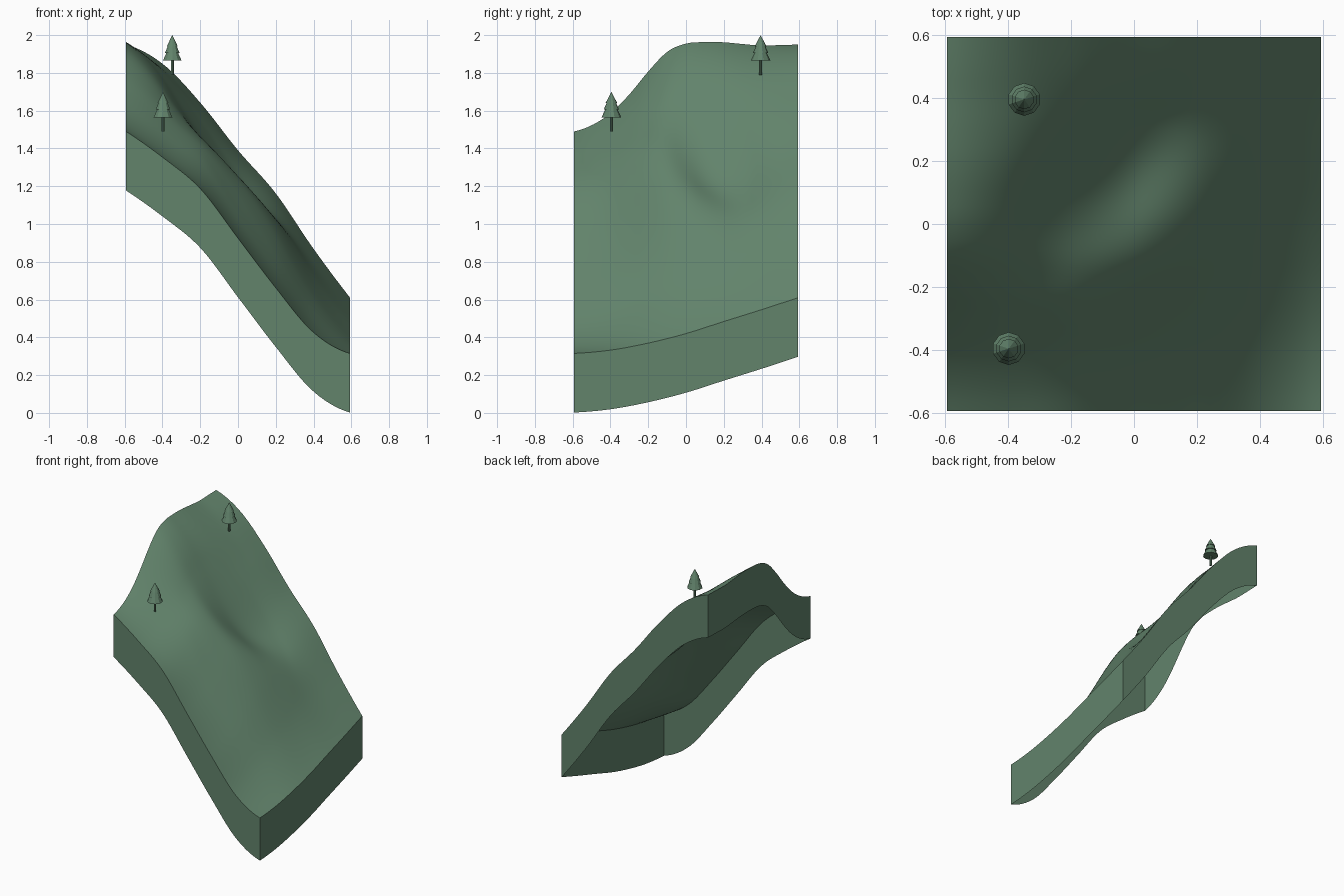
import bpy, bmesh
from math import exp, sqrt

if "Cube" in bpy.data.objects:
    bpy.data.objects.remove(bpy.data.objects["Cube"])

HALF, DEPTH, CELLS = 0.593, 0.313, 44


def make_material(name, rgb):
    mat = bpy.data.materials.new(name)
    mat.use_nodes = True
    mat.diffuse_color = (*rgb, 1)
    mat.node_tree.nodes["Principled BSDF"].inputs["Base Color"].default_value = (*rgb, 1)
    return mat


green = make_material("muted green", (0.122, 0.228, 0.148))


def make_object(name, bm):
    mesh = bpy.data.meshes.new(name)
    bm.to_mesh(mesh)
    bm.free()
    mesh.materials.append(green)
    obj = bpy.data.objects.new(name, mesh)
    bpy.context.collection.objects.link(obj)
    return obj


def smooth(obj, angle):
    bpy.ops.object.select_all(action="DESELECT")
    obj.select_set(True)
    bpy.context.view_layer.objects.active = obj
    bpy.ops.object.shade_smooth_by_angle(angle=angle)


# Edge heights at even steps along each side
front = [1.49, 1.35, 1.185, 0.925, 0.665, 0.43, 0.315]
back = [1.95, 1.845, 1.64, 1.39, 1.165, 0.875, 0.61]
left_high = [1.49, 1.525, 1.59, 1.69, 1.81, 1.912, 1.955,
             1.963, 1.962, 1.953, 1.945, 1.947, 1.95]
right_low = [0.315, 0.333, 0.37, 0.42, 0.483, 0.545, 0.61]


def sample(points, t):
    """Smooth curve through evenly spaced heights, t from 0 to 1."""
    last = len(points) - 1
    i = min(int(t * last), last - 1)
    f = t * last - i
    b, c = points[i], points[i + 1]
    a = points[i - 1] if i > 0 else 3 * b - 3 * c + points[i + 2]
    d = points[i + 2] if i + 2 <= last else 3 * c - 3 * b + a
    return b + f / 2 * (c - a + f * (2 * a - 5 * b + 4 * c - d + f * (3 * (b - c) + d - a)))


def swell(x, y, cx, cy, long, wide):
    """Soft diagonal mound of height one."""
    dx, dy = x - cx, y - cy
    along, across = (dx + dy) / sqrt(2), (dy - dx) / sqrt(2)
    return exp(-(along / long) ** 2 - (across / wide) ** 2)


def height(x, y):
    u = min(max((x / HALF + 1) / 2, 0), 1)
    v = min(max((y / HALF + 1) / 2, 0), 1)
    # blend the four sides into one patch
    across = (1 - u) * sample(left_high, v) + u * sample(right_low, v)
    along = (1 - v) * sample(front, u) + v * sample(back, u)
    corners = ((1 - u) * ((1 - v) * front[0] + v * back[0])
               + u * ((1 - v) * front[-1] + v * back[-1]))
    # diagonal gully with a ridge in front of it, fading out at the sides
    fade = min(1, 24 * u * (1 - u) * v * (1 - v))
    relief = 0.07 * swell(x, y, 0.04, -0.08, 0.42, 0.17) - 0.14 * swell(x, y, -0.11, 0.12, 0.36, 0.19)
    return across + along - corners + fade * relief


# Hillside sheet
bm = bmesh.new()
bmesh.ops.create_grid(bm, x_segments=CELLS, y_segments=CELLS, size=HALF)
for vert in bm.verts:
    vert.co.z = height(vert.co.x, vert.co.y)
# Skirt walls hanging from the rim, open underneath
rim = [e for e in bm.edges if e.is_boundary]
result = bmesh.ops.extrude_edge_only(bm, edges=rim)
for item in result["geom"]:
    if isinstance(item, bmesh.types.BMVert):
        item.co.z -= DEPTH
bmesh.ops.recalc_face_normals(bm, faces=bm.faces)
top = max(bm.faces, key=lambda f: abs(f.normal.z))
if top.normal.z < 0:
    bmesh.ops.reverse_faces(bm, faces=bm.faces)
smooth(make_object("hillside", bm), 0.6)


# Trees: a trunk and three stacked cone tiers
def add_cone(bm, low, high, r_low, r_high, sides):
    made = bmesh.ops.create_cone(bm, cap_ends=True, segments=sides,
                                 radius1=r_low, radius2=r_high, depth=high - low)
    bmesh.ops.translate(bm, verts=made["verts"], vec=(0, 0, (low + high) / 2))


def make_tree(name, x, y, base):
    bm = bmesh.new()
    add_cone(bm, 0, 0.09, 0.008, 0.008, 8)
    for low, high, r_low, r_high in ((0.075, 0.13, 0.052, 0.026),
                                     (0.115, 0.165, 0.041, 0.019),
                                     (0.15, 0.21, 0.031, 0)):
        add_cone(bm, low, high, r_low, r_high, 10)
    tree = make_object(name, bm)
    tree.location = (x, y, base)


make_tree("front_tree", -0.397, -0.395, 1.49)
make_tree("back_tree", -0.348, 0.395, 1.79)
